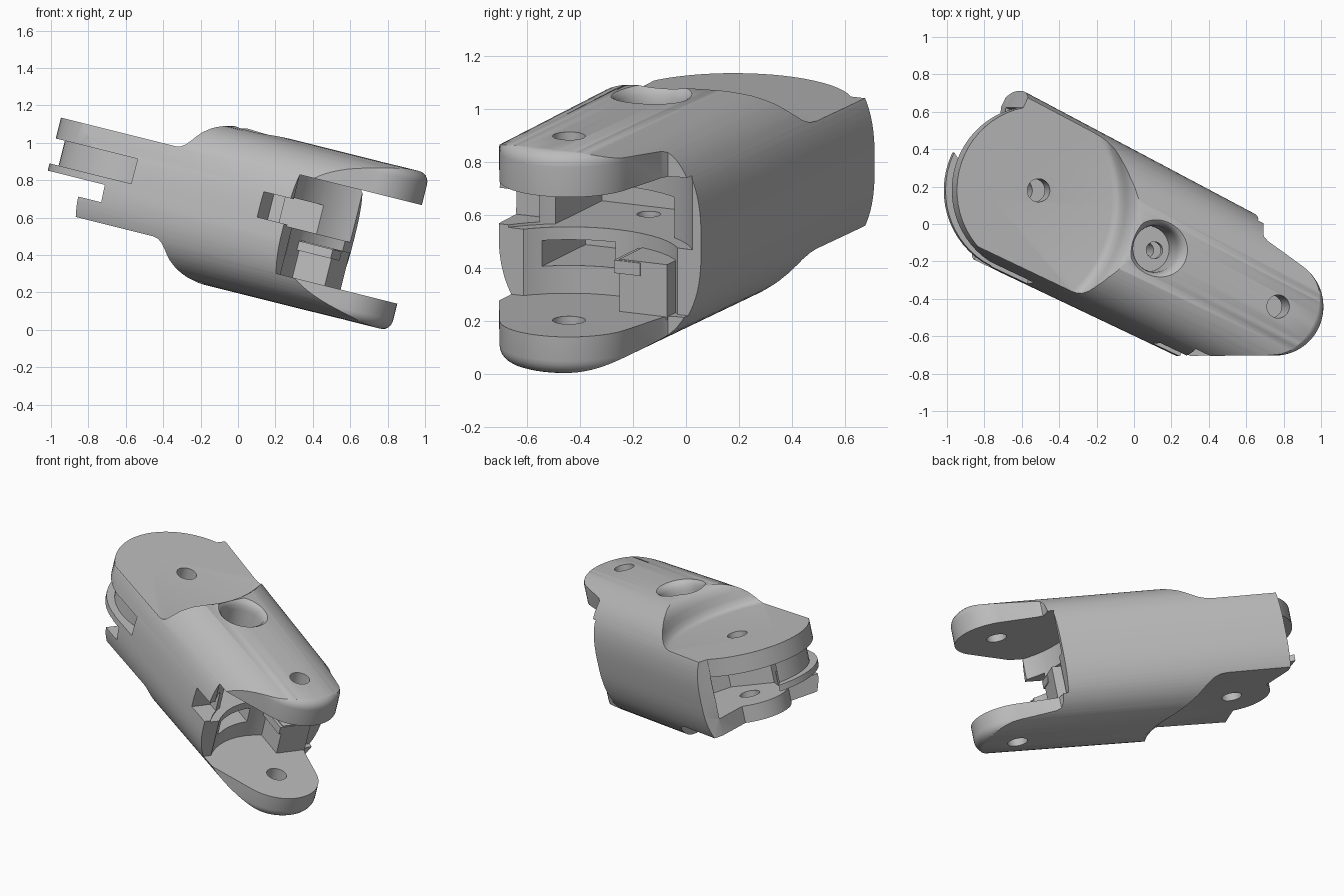
import bpy, bmesh
from math import sin, cos, pi, radians
from mathutils import Matrix

if "Cube" in bpy.data.objects:
    bpy.data.objects.remove(bpy.data.objects["Cube"])

MID = 0.624              # height of the mid plane along the pin axis
HINGE = 1.417            # distance between the two pin axes

grey = bpy.data.materials.new("matte grey")
grey.use_nodes = True
grey.diffuse_color = (0.5, 0.5, 0.5, 1)
grey.node_tree.nodes["Principled BSDF"].inputs["Base Color"].default_value = (0.5, 0.5, 0.5, 1)


def finish(name, bm):
    bmesh.ops.recalc_face_normals(bm, faces=bm.faces)
    mesh = bpy.data.meshes.new(name)
    bm.to_mesh(mesh)
    bm.free()
    mesh.materials.append(grey)
    ob = bpy.data.objects.new(name, mesh)
    bpy.context.collection.objects.link(ob)
    return ob


def prism(name, pts, low, high, rounding=0):
    """Extrude a plan outline, optionally rounding its top and bottom rims."""
    bm = bmesh.new()
    face = bm.faces.new([bm.verts.new((x, y, low)) for x, y in pts])
    top = bmesh.ops.extrude_face_region(bm, geom=[face])["geom"]
    for v in top:
        if isinstance(v, bmesh.types.BMVert):
            v.co.z = high
    bmesh.ops.recalc_face_normals(bm, faces=bm.faces)
    if rounding:
        rim = [e for e in bm.edges if abs(e.verts[0].co.z - e.verts[1].co.z) < 1e-5]
        bmesh.ops.bevel(bm, geom=rim, offset=rounding, segments=6, profile=0.5, affect='EDGES')
    return finish(name, bm)


def arc(r, start, end, cx=0.0, n=24):
    angles = [radians(start + (end - start) * i / n) for i in range(n + 1)]
    return [(cx + r * cos(a), r * sin(a)) for a in angles]


def box(name, u0, u1, v0, v1, low, high):
    return prism(name, [(u0, v0), (u1, v0), (u1, v1), (u0, v1)], low, high)


def cylinder(name, r, cx, low, high):
    return prism(name, arc(r, 0, 352.5, cx, 47), low, high)


def revolve(name, profile, cx, cy, flip=False, n=96):
    """Turn a (radius, height) profile about a vertical axis; ends lie on the axis."""
    bm = bmesh.new()
    pts = [(r, 2 * MID - h if flip else h) for r, h in profile]
    first, last = [bm.verts.new((cx, cy, pts[i][1])) for i in (0, -1)]
    rings = [[bm.verts.new((cx + r * cos(2 * pi * i / n), cy + r * sin(2 * pi * i / n), h))
              for i in range(n)] for r, h in pts[1:-1]]
    for i in range(n):
        j = (i + 1) % n
        bm.faces.new((first, rings[0][i], rings[0][j]))
        bm.faces.new((last, rings[-1][j], rings[-1][i]))
        for a, b in zip(rings, rings[1:]):
            bm.faces.new((a[i], b[i], b[j], a[j]))
    return finish(name, bm)


def combine(target, other, operation='DIFFERENCE'):
    mod = target.modifiers.new("shape", 'BOOLEAN')
    mod.operation, mod.solver, mod.object = operation, 'EXACT', other
    graph = bpy.context.evaluated_depsgraph_get()
    mesh = bpy.data.meshes.new_from_object(target.evaluated_get(graph))
    target.modifiers.clear()
    target.data = mesh
    bpy.data.objects.remove(other)


# Main body: rounded cross-section swept along the whole length
def power(c, e=2 / 2.7):
    return abs(c) ** e * (1 if c >= 0 else -1)


bm = bmesh.new()
ring = [2 * pi * i / 96 for i in range(96)]
ends = [[bm.verts.new((u, half * power(cos(a)), MID + 0.434 * power(sin(a)))) for a in ring]
        for u, half in ((-0.47, 0.464), (1.75, 0.415))]
for i in range(96):
    j = (i + 1) % 96
    bm.faces.new((ends[0][i], ends[0][j], ends[1][j], ends[1][i]))
for end in ends:
    bm.faces.new(end)
body = finish("knuckle_link", bm)

# Fork outline: rounded end, narrowed on one side, with softened rims
outline = [(-0.7, -0.7), (0.6, -0.7), (1.0, -0.498)] + arc(0.262, -64, 82, HINGE)
outline += [(1.23, 0.297), (1.2, 0.31), (1.19, 0.34), (1.18, 0.7), (-0.7, 0.7)]
combine(body, prism("outline_block", outline, 0.188, 1.06, 0.06), 'INTERSECT')

# Gap between the fork plates
gap = [(1.145, -0.6), (1.8, -0.6), (1.8, 0.6), (1.16, 0.6)]
combine(body, prism("fork_gap", gap, 0.342, 0.885))

# Tongue: thinned above and below with a filleted curved shoulder
shoulder = [(0, 0.872), (0.66, 0.872), (0.685, 0.878), (0.703, 0.895), (0.715, 0.93),
            (0.722, 0.975), (0.737, 1.015), (0.76, 1.04), (0.8, 1.06), (0.8, 1.3), (0, 1.3)]
for flip in (False, True):
    combine(body, revolve("shoulder_cutter", shoulder, -0.21, -0.155, flip))


# Tongue edge: each layer is trimmed to its own curve, leaving a side wall
def trim(reach, curve, low, high):
    pts = [(-0.8, -0.7), (reach, -0.7)] + curve
    pts += [(-0.27, 0.362), (-0.27, 0.7), (-0.8, 0.7)]
    combine(body, prism("tongue_cutter", pts, low, high))


trim(0, arc(0.45, -90, -233), 0, 1.3)
trim(0.265, arc(0.40, -60, -233), 0.62, 0.757)
trim(0.07, [(0.07, -0.4), (-0.13, 0)], 0.485, 0.58)
trim(-0.07, arc(0.24, -107, -220), 0.2, 0.486)
cavity = [(-0.6, 0.1), (-0.2, -0.15), (0.05, -0.2), (0.25, 0), (0.25, 0.3), (0.1, 0.36), (-0.6, 0.36)]
combine(body, prism("cavity_cutter", cavity, 0.484, 0.757))

# Socket behind the fork, with side notch, inner chamber and cord slot
combine(body, cylinder("upper_socket", 0.47, HINGE, 0.6, 0.885))
combine(body, cylinder("lower_socket", 0.42, HINGE, 0.342, 0.61))
combine(body, box("side_notch", 0.985, 1.3, -0.6, -0.3, 0.61, 0.75))
combine(body, box("inner_chamber", 0.62, 1.1, -0.25, 0.25, 0.6, 0.757))
combine(body, box("cord_slot", 0.72, 1.2, -0.27, -0.01, 0.45, 0.55))

# Stop block with an overhanging lip
combine(body, box("stop_block", 0.93, 1.21, 0.11, 0.31, 0.33, 0.545), 'UNION')
combine(body, box("stop_lip", 0.94, 1.215, 0.09, 0.2, 0.49, 0.54), 'UNION')

# Pin holes, top recess and its small screw hole
for cx in (0, HINGE):
    combine(body, cylinder("pin_hole", 0.062, cx, 0, 1.3))
recess = [(0, 0.8), (0.124, 0.8), (0.124, 0.99), (0.129, 1.02), (0.14, 1.042), (0.162, 1.058),
          (0.162, 1.2), (0, 1.2)]
combine(body, revolve("recess_cutter", recess, 0.688, -0.012))
combine(body, cylinder("screw_hole", 0.045, 0.73, 0.4, 0.95))

# Lean the finished part into place
body.data.transform(Matrix.Rotation(radians(14), 4, 'Y')
                    @ Matrix.Translation((-0.743, 0.18, 0))
                    @ Matrix.Rotation(radians(-26), 4, 'Z'))
bpy.context.view_layer.objects.active = body
body.select_set(True)
bpy.ops.object.shade_smooth_by_angle(angle=radians(32))
